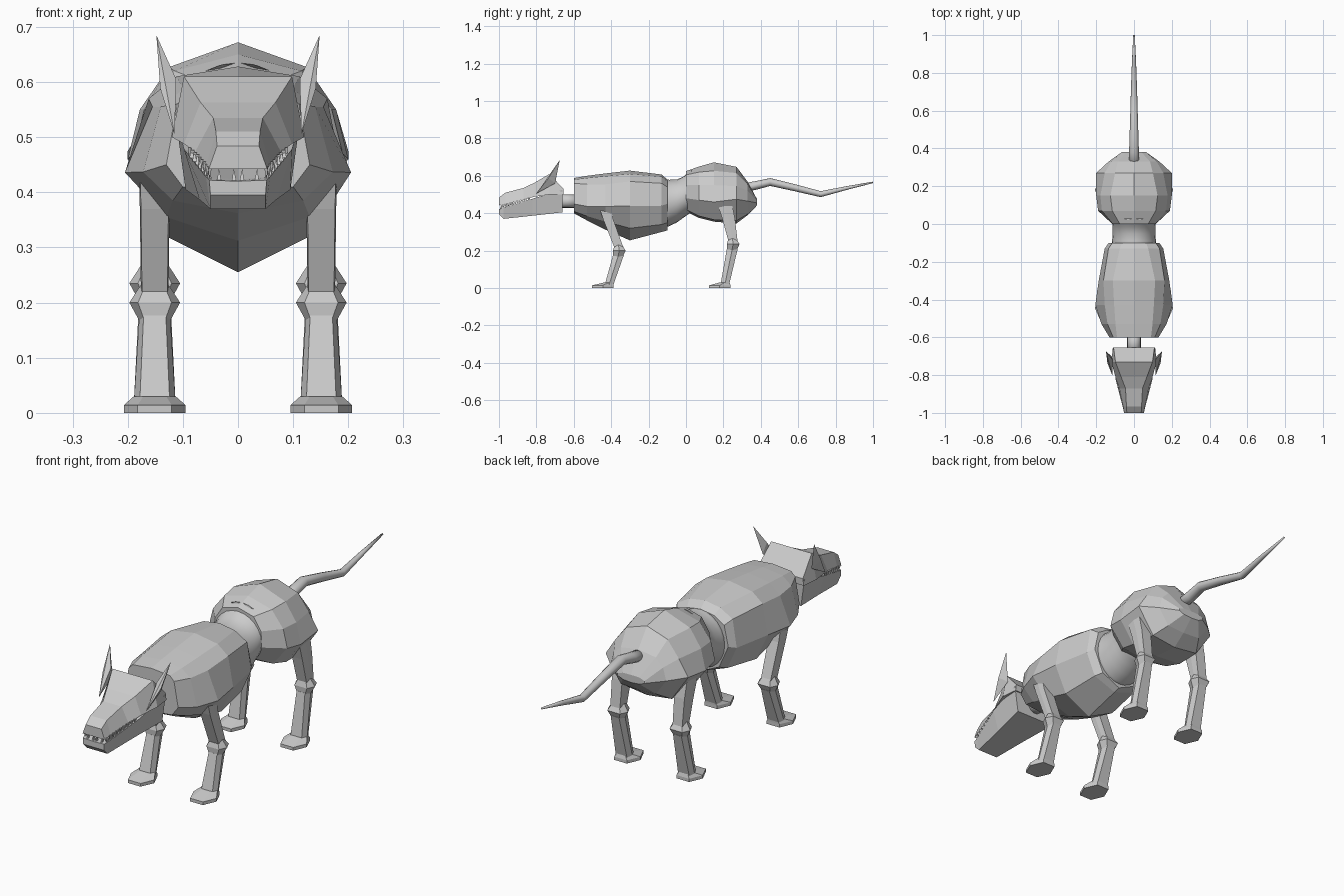
import bpy, bmesh, math
from mathutils import Vector

fur = bpy.data.materials.new("grey_fur")
fur.diffuse_color = (0.6, 0.6, 0.6, 1)


def finish(name, bm, smooth=False):
    bmesh.ops.recalc_face_normals(bm, faces=bm.faces)
    me = bpy.data.meshes.new(name)
    bm.to_mesh(me)
    bm.free()
    me.materials.append(fur)
    for p in me.polygons:
        p.use_smooth = smooth
    ob = bpy.data.objects.new(name, me)
    bpy.context.collection.objects.link(ob)
    return ob


def skin(name, rings, smooth=False):
    """Bridge rings of points and cap both ends."""
    bm = bmesh.new()
    rows = [[bm.verts.new(p) for p in r] for r in rings]
    n = len(rows[0])
    for a, b in zip(rows, rows[1:]):
        for i in range(n):
            j = (i + 1) % n
            bm.faces.new((a[i], a[j], b[j], b[i]))
    bm.faces.new(rows[0])
    bm.faces.new(rows[-1][::-1])
    return finish(name, bm, smooth)


def loft(name, sections):
    """Sections along y; each is a half profile from top centre to bottom centre."""
    rings = []
    for y, half in sections:
        pts = half + [(-x, z) for x, z in half[-2:0:-1]]
        rings.append([(x, y, z) for x, z in pts])
    return skin(name, rings)


def tube(name, rings, n):
    """Smooth tube along y from rings (y, z centre, x radius, z radius)."""
    turn = [2 * math.pi * i / n for i in range(n)]
    skin(name, [[(rx * math.cos(a), y, z + rz * math.sin(a)) for a in turn]
                for y, z, rx, rz in rings], True)


def limb(name, x, rings, flat=.72):
    """Six-sided upright limb with flat front and back: (z, y centre, x radius, y radius)."""
    shape = ((1, 0), (flat, 1), (-flat, 1), (-1, 0), (-flat, -1), (flat, -1))
    skin(name, [[(x + u * rx, y + v * ry, z) for u, v in shape] for z, y, rx, ry in rings])


def teeth(name, s, start, end, count, height):
    """Row of small pyramids along a lip on side s."""
    bm = bmesh.new()
    for i in range(count):
        p = Vector(start).lerp(Vector(end), i / (count - 1))
        base = [bm.verts.new((s * (p.x + dx), p.y + dy, p.z))
                for dx, dy in ((-.005, -.007), (.003, -.007), (.003, .007), (-.005, .007))]
        tip = bm.verts.new((s * p.x, p.y, p.z + height))
        bm.faces.new(base)
        for k in range(4):
            bm.faces.new((base[k], base[(k + 1) % 4], tip))
    finish(name, bm)


# Chest and rib cage
loft("chest", [
    (-.60, [(0, .588), (.09, .58), (.11, .56), (.13, .45), (.10, .41), (0, .40)]),
    (-.53, [(0, .60), (.098, .588), (.14, .555), (.172, .437), (.118, .385), (0, .362)]),
    (-.43, [(0, .613), (.105, .598), (.155, .555), (.205, .436), (.13, .355), (0, .312)]),
    (-.30, [(0, .628), (.112, .61), (.162, .57), (.187, .44), (.13, .32), (0, .255)]),
    (-.13, [(0, .607), (.075, .595), (.135, .56), (.155, .44), (.11, .34), (0, .30)]),
    (-.10, [(0, .58), (.065, .57), (.115, .54), (.135, .45), (.09, .35), (0, .308)]),
])

# Pinched waist, flaring into the hips
tube("waist", [(-.13, .45, .122, .132), (-.09, .455, .116, .124), (-.05, .465, .113, .115),
               (-.015, .485, .113, .110), (.01, .505, .116, .112), (.03, .52, .12, .115)], 24)

# Hips with thigh bulge
loft("hips", [
    (.0, [(0, .625), (.075, .605), (.112, .55), (.115, .48), (.07, .42), (0, .41)]),
    (.07, [(0, .65), (.115, .62), (.17, .55), (.19, .47), (.12, .385), (0, .375)]),
    (.15, [(0, .672), (.125, .627), (.178, .55), (.20, .46), (.13, .365), (0, .355)]),
    (.27, [(0, .648), (.10, .615), (.155, .545), (.20, .475), (.12, .36), (0, .345)]),
    (.33, [(0, .568), (.085, .555), (.12, .52), (.135, .465), (.085, .395), (0, .39)]),
    (.38, [(0, .475), (.04, .474), (.065, .465), (.065, .455), (.04, .445), (0, .442)]),
])

# Neck and tail
tube("neck", [(-.69, .465, .036, .036), (-.57, .465, .036, .036)], 16)
tube("tail", [(.30, .535, .028, .024), (.38, .55, .026, .023), (.45, .567, .024, .021),
              (.58, .537, .02, .019), (.72, .502, .016, .016), (.86, .535, .011, .010),
              (1.0, .565, .004, .004)], 12)

# Skull with narrow muzzle and wide brow
loft("skull", [
    (-1.0, [(0, .484), (.038, .484), (.053, .442), (0, .442)]),
    (-.965, [(0, .51), (.04, .51), (.058, .45), (0, .45)]),
    (-.87, [(0, .535), (.045, .535), (.078, .473), (0, .473)]),
    (-.81, [(0, .563), (.068, .563), (.098, .488), (0, .488)]),
    (-.73, [(0, .61), (.098, .61), (.12, .50), (0, .50)]),
    (-.655, [(0, .53), (.108, .53), (.112, .50), (0, .50)]),
])

# Lower jaw
loft("jaw", [
    (-1.0, [(0, .42), (.052, .422), (.05, .395), (0, .395)]),
    (-.975, [(0, .423), (.058, .428), (.05, .37), (0, .37)]),
    (-.82, [(0, .45), (.098, .478), (.07, .387), (0, .387)]),
    (-.66, [(0, .525), (.112, .525), (.095, .405), (0, .405)]),
])

for s, side in ((-1, "left"), (1, "right")):
    # Ear
    bm = bmesh.new()
    for p in ((.115, -.80, .505), (.118, -.70, .56), (.112, -.72, .605),
              (.141, -.735, .588), (.148, -.675, .685)):
        bm.verts.new((s * p[0], p[1], p[2]))
    bmesh.ops.convex_hull(bm, input=bm.verts)
    finish("ear_" + side, bm)

    # Teeth along both lips and across the front
    teeth("upper_teeth_" + side, s, (.052, -.985, .447), (.088, -.84, .481), 9, -.024)
    teeth("lower_teeth_" + side, s, (.053, -.977, .425), (.085, -.86, .462), 7, .02)
    teeth("front_teeth_" + side, s, (.008, -.988, .421), (.035, -.988, .421), 2, .023)

    # Front and hind legs: upper leg, knee, lower leg, foot
    for leg, knee_z, knee_y, hip_y, ankle_y, foot_y, thick in (
            ("front", .197, -.357, -.435, -.412, -.445, .027),
            ("hind", .232, .252, .21, .207, .18, .034)):
        x = s * .151
        tag = leg + "_" + side
        limb("upper_leg_" + tag, x, [
            (.44, hip_y, .029, thick + .004), (.37, hip_y + .018, .027, thick),
            (knee_z + .015, knee_y, .025, .024)], .92)
        limb("knee_" + tag, x, [
            (knee_z + .034, knee_y - .004, .026, .020), (knee_z + .003, knee_y, .046, .034),
            (knee_z - .028, knee_y - .006, .029, .026)], .66)
        limb("lower_leg_" + tag, x, [
            (knee_z - .02, knee_y - .004, .028, .029), (.015, ankle_y, .038, .023)])
        limb("foot_" + tag, x, [
            (0, foot_y, .056, .058), (.014, foot_y, .056, .058),
            (.03, ankle_y, .038, .026)], .55)
